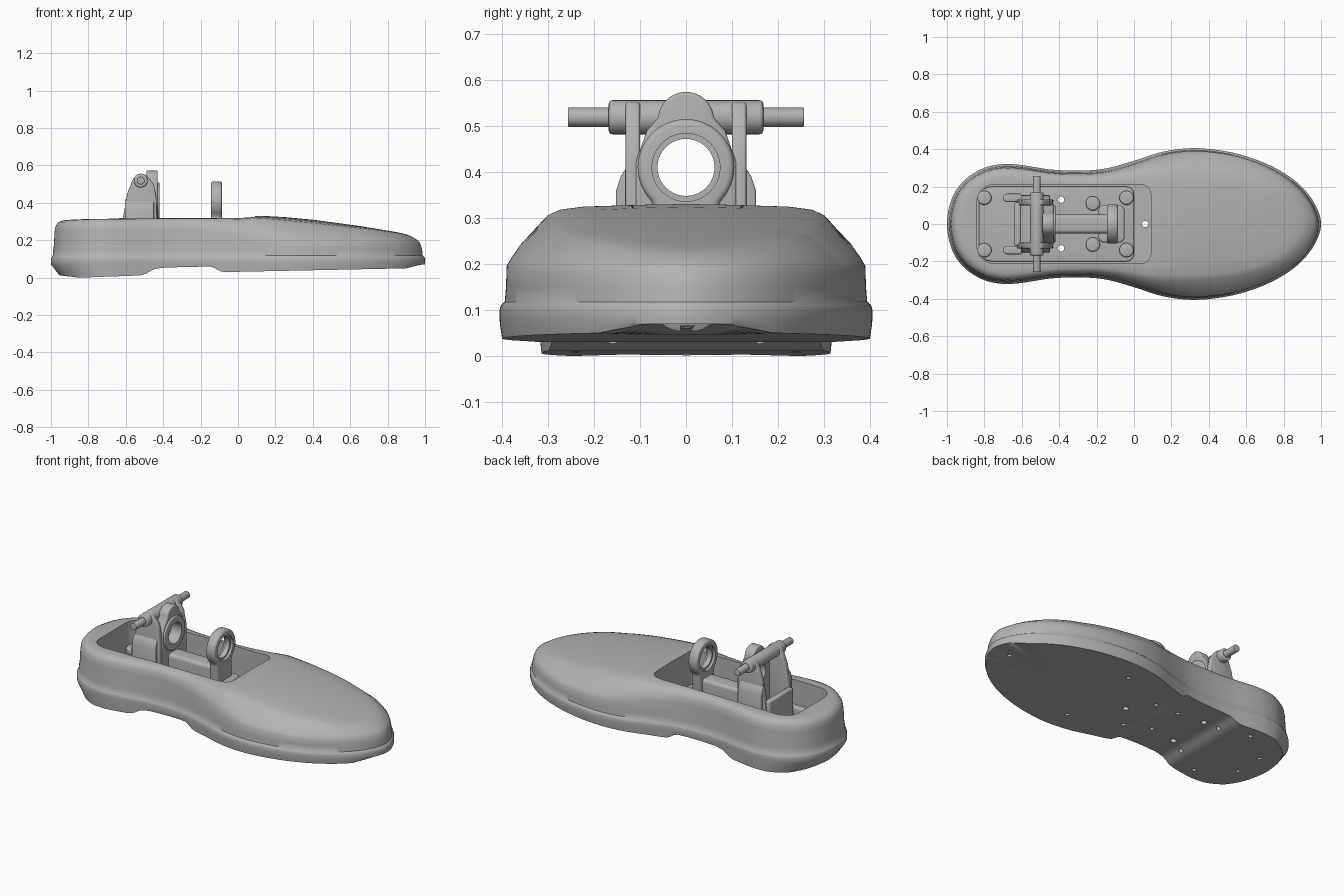
import bpy, bmesh
from math import sin, cos, pi, radians
from mathutils import Vector

cube = bpy.data.objects.get("Cube")
if cube:
    bpy.data.objects.remove(cube, do_unlink=True)

grey = bpy.data.materials.new("plain_grey")
grey.use_nodes = True
grey.diffuse_color = (0.45, 0.45, 0.45, 1)
grey.node_tree.nodes["Principled BSDF"].inputs["Base Color"].default_value = grey.diffuse_color


def finish(name, bm):
    bmesh.ops.remove_doubles(bm, verts=bm.verts, dist=0.0002)
    bmesh.ops.recalc_face_normals(bm, faces=bm.faces)
    mesh = bpy.data.meshes.new(name)
    bm.to_mesh(mesh)
    bm.free()
    obj = bpy.data.objects.new(name, mesh)
    mesh.materials.append(grey)
    bpy.context.collection.objects.link(obj)
    return obj


def apply(obj, mod):
    bpy.context.view_layer.objects.active = obj
    bpy.ops.object.modifier_apply(modifier=mod.name)


def prism(name, pts, axis, a, b, bevel=0.0):
    """Extrude a flat outline along an axis, with softened edges."""
    place = {"x": lambda p, d: (d, p[0], p[1]),
             "y": lambda p, d: (p[0], d, p[1]),
             "z": lambda p, d: (p[0], p[1], d)}[axis]
    bm = bmesh.new()
    ends = [[bm.verts.new(place(p, d)) for p in pts] for d in (a, b)]
    for end in ends:
        bm.faces.new(end)
    n = len(pts)
    for i in range(n):
        j = (i + 1) % n
        bm.faces.new((ends[0][i], ends[0][j], ends[1][j], ends[1][i]))
    obj = finish(name, bm)
    if bevel:
        mod = obj.modifiers.new("bevel", "BEVEL")
        mod.width, mod.segments, mod.limit_method = bevel, 3, "ANGLE"
        mod.angle_limit = radians(35)
        apply(obj, mod)
    return obj


def arc(u, v, r, start=0, end=360, n=32):
    steps = n if end - start == 360 else n + 1
    angles = [radians(start + (end - start) * i / n) for i in range(steps)]
    return [(u + r * cos(t), v + r * sin(t)) for t in angles]


def rect(u0, u1, v0, v1, r0=0.0, r1=0.0):
    """Rectangle with rounded left (r0) and right (r1) corners."""
    pts = []
    for u, v, r, s in ((u1 - r1, v1 - r1, r1, 0), (u0 + r0, v1 - r0, r0, 90),
                       (u0 + r0, v0 + r0, r0, 180), (u1 - r1, v0 + r1, r1, 270)):
        pts += arc(u, v, r, s, s + 90, 6) if r else [(u, v)]
    return pts


def cut(obj, cutters):
    for c in cutters:
        mod = obj.modifiers.new("cut", "BOOLEAN")
        mod.operation, mod.solver, mod.object = "DIFFERENCE", "EXACT", c
        apply(obj, mod)


def discard(cutters):
    for c in cutters:
        bpy.data.objects.remove(c, do_unlink=True)


def table(x, pts):
    for (x0, y0), (x1, y1) in zip(pts, pts[1:]):
        if x <= x1:
            return y0 + (y1 - y0) * max(0, (x - x0) / (x1 - x0))
    return pts[-1][1]


# Plan outline of the foot
half = [(-1, 0), (-.97, .145), (-.9, .24), (-.8, .3), (-.7, .32), (-.6, .315), (-.45, .292),
        (-.3, .285), (-.15, .297), (0, .338), (.15, .385), (.3, .405), (.45, .395),
        (.6, .362), (.75, .302), (.88, .215), (.965, .11), (1, 0)]
loop = [Vector(p) for p in half] + [Vector((x, -y)) for x, y in half[-2:0:-1]]
outline = []
for i in range(len(loop)):
    p, q, r, s = (loop[(i + k - 1) % len(loop)] for k in range(4))
    for k in range(8):
        t = k / 8
        outline.append(.5 * (2 * q + (r - p) * t + (2 * p - 5 * q + 4 * r - s) * t * t
                             + (3 * q - p - 3 * r + s) * t ** 3))

top = [(-1, .305), (-.8, .314), (0, .322), (.12, .331), (.25, .324), (.4, .31), (.7, .27),
       (.9, .237), (1, .215)]
bottom = [(-.95, .012), (-.85, 0), (-.52, .012), (-.49, .022), (-.45, .045), (-.4, .054),
          (-.15, .06), (-.13, .055), (-.1, .035), (-.07, .03), (.9, .05), (1, .075)]
heel_curve = [(.955, .15), (.945, .6), (.93, .8), (.89, .93), (.83, .985), (.75, 1)]
fore_curve = [(.962, .28), (.935, .37), (.9, .47), (.74, .83), (.67, .9), (.5, .95)]


def inset(p, f):
    spine = Vector((min(.55, max(-.65, p.x)), 0))
    return spine.lerp(p, f)


# Foot shell: rings lofted from the tread, round the sole lip and over the top
bm = bmesh.new()
rings = []


def add_ring(rule):
    rings.append([bm.verts.new(rule(p)) for p in outline])


def tread(f):
    def rule(p):
        q = inset(p, f * table(p.x, [(-1, .87), (-.75, .975), (-.5, .988), (1, .985)]))
        return (q.x, q.y, table(q.x, bottom))
    return rule


def level(f, z):
    return lambda p: (*inset(p, f), z)


def upper(a, b):
    def rule(p):
        g = table(p.x, [(-.3, 0), (-.15, .16), (.05, .5), (.25, .9), (.35, 1), (.6, 1), (1, .4)])
        f, h = a[0] + (b[0] - a[0]) * g, a[1] + (b[1] - a[1]) * g
        q = inset(p, f)
        return (q.x, q.y, .15 + (table(q.x, top) - .15) * h)
    return rule


for f in (0, .5, 1):
    add_ring(tread(f))
for f, z in ((.998, .07), (1, .085), (1, .1), (.992, .11), (.972, .118), (.965, .15)):
    add_ring(level(f, z))
for a, b in zip(heel_curve, fore_curve):
    add_ring(upper(a, b))
for f, h in ((.25, .985), (0, 1)):
    add_ring(upper((f, 1), (f, h)))
n = len(outline)
for lower, higher in zip(rings, rings[1:]):
    for i in range(n):
        j = (i + 1) % n
        bm.faces.new((lower[i], lower[j], higher[j], higher[i]))
bmesh.ops.dissolve_degenerate(bm, dist=0.0002, edges=bm.edges)
foot_shell = finish("foot_shell", bm)

# Pocket in the top, with through holes and blind screw holes
FLOOR, BASE = .12, .14
pocket = [prism("pocket_cutter", rect(-.84, .09, -.21, .21, .09, .05), "z", FLOOR, .6)]
cut(foot_shell, pocket)
discard(pocket)
plate = prism("base_plate", rect(-.83, 0, -.2, .2, .07, .04), "z", FLOOR - .005, BASE, .006)
through = [prism("hole_cutter", arc(x, y, .017, n=16), "z", -.1, .25)
           for x, y in ((.06, 0), (-.39, .13), (-.39, -.13))]
cut(foot_shell, through)
cut(plate, through)
blind = [prism("screw_hole_cutter", arc(x, s * y, .012, n=12), "z", -.1, .085)
         for x, y in ((.26, .26), (-.04, .14), (-.22, .11), (-.47, .16), (-.63, .24), (-.82, .09))
         for s in (1, -1)]
blind.append(prism("toe_hole_cutter", arc(.89, 0, .012, n=12), "z", -.1, .085))
cut(foot_shell, blind)
discard(through + blind)

# Bolts on the base plate
for x, y in ((-.8, .14), (-.04, .14), (-.22, .11)):
    for s in (1, -1):
        prism("bolt", arc(x, s * y, .038, n=24), "z", BASE - .005, BASE + .035, .01)

# Front eye, rear eye plate and the rail that joins them
leg = [(-.07, BASE - .005), (.07, BASE - .005)]
front_eye = prism("front_eye", leg + arc(0, .41, .105, -48, 228, 40), "x", -.145, -.085, .014)
half_plate = [(.11, BASE - .005), (.11, .42), (.085, .49)]
crown = arc(0, .513, .061, 5, 175, 20)
rear_eye = prism("rear_eye_plate", half_plate + crown + [(-y, z) for y, z in half_plate[::-1]],
                 "x", -.49, -.43, .008)
rear_boss = prism("rear_eye_boss", arc(0, .41, .1, n=40), "x", -.44, -.42, .006)
bore = [prism("bore_cutter", arc(0, .41, .062, n=40), "x", -.7, .1)]
recess = [prism("recess_cutter", arc(0, .41, .074, n=40), "x", a, b)
          for a, b in ((-.1, .1), (-.2, -.13))]
cut(front_eye, bore + recess)
cut(rear_eye, bore)
cut(rear_boss, bore)
discard(bore + recess)
prism("rail", rect(-.05, .05, BASE - .005, .3, .02, .02), "x", -.44, -.13)
prism("rail_foot", rect(-.19, -.05, -.1, .1, .03, .03), "z", BASE - .005, .22, .012)

# Rear bracket: side arms, gussets, feet, back sill and cross pin
arm = [(-.63, BASE - .005), (-.615, .32), (-.592, .45), (-.565, .52), (-.545, .548),
       (-.52, .556), (-.49, .55), (-.45, .5), (-.435, .42), (-.43, BASE - .005)]
for s in (1, -1):
    prism("side_arm", arm, "y", s * .1, s * .131, .006)
    gusset = [(.12, BASE - .005), (.155, BASE - .005), (.152, .36), (.142, .39), (.12, .425)]
    prism("gusset", [(s * y, z) for y, z in gusset], "x", -.605, -.45, .006)
    prism("bracket_foot", rect(-.7, -.6, s * .14 - .022, s * .14 + .022, .021, .01),
          "z", BASE - .005, .2, .008)
prism("back_sill", rect(-.64, -.605, BASE - .005, .32), "y", -.115, .115, .008)
prism("pin_housing", arc(-.52, .519, .037), "y", -.168, .168, .008)
prism("cross_pin", arc(-.52, .519, .021, n=24), "y", -.257, .257, .003)

# Shading
bpy.ops.object.select_all(action="DESELECT")
for obj in bpy.context.scene.objects:
    if obj.type == "MESH":
        obj.select_set(True)
        bpy.context.view_layer.objects.active = obj
bpy.ops.object.shade_smooth_by_angle(angle=radians(38))
